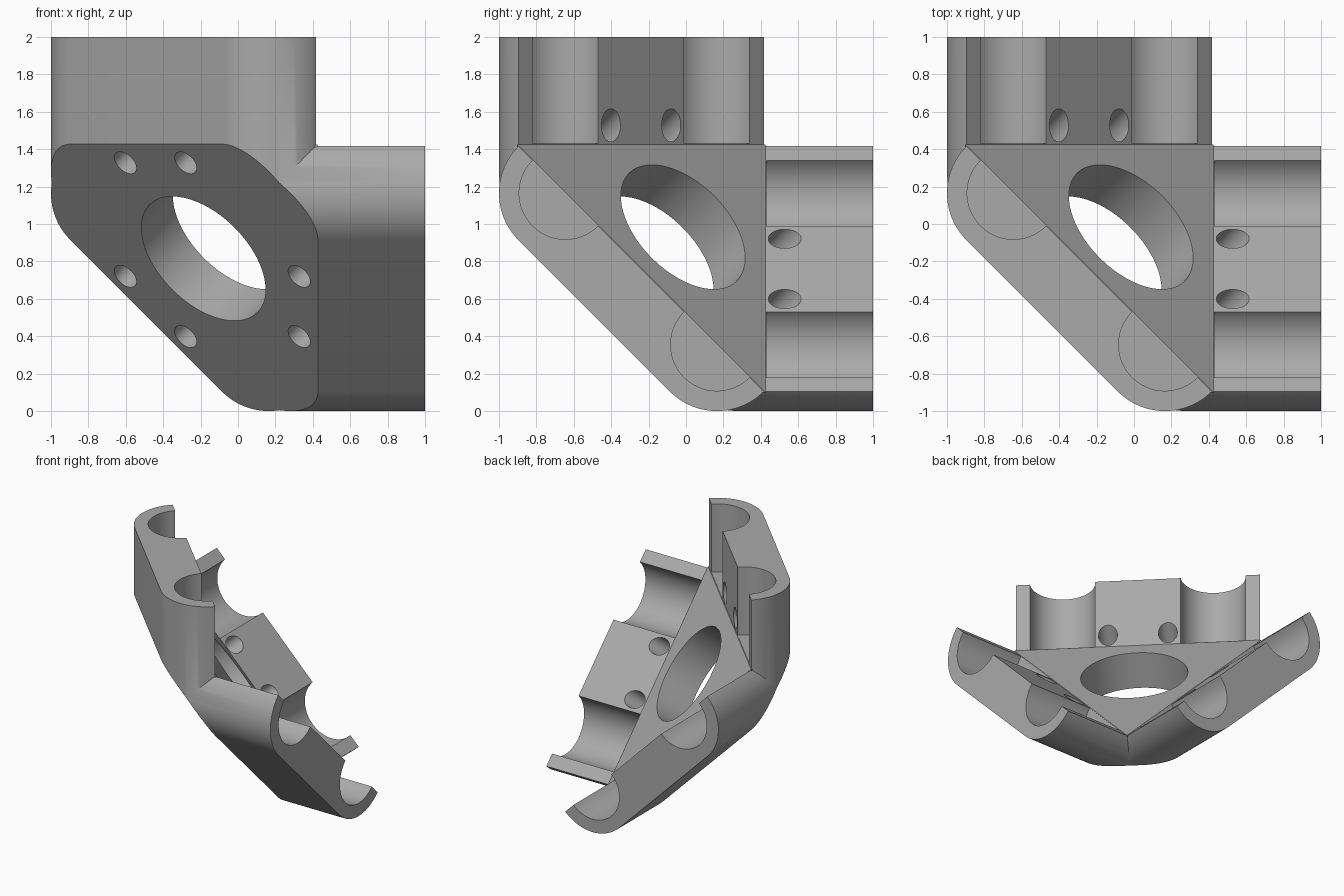
import bpy, bmesh, math
from itertools import permutations
from mathutils import Vector, Matrix

cube = bpy.data.objects.get("Cube")
if cube:
    bpy.data.objects.remove(cube, do_unlink=True)

UP = Vector((0, 0, 1))
DIAGONAL = Vector((1, 1, 1)).normalized()
CENTRE = Vector((0, 0, 1))           # point where the three arm axes are balanced
NEAR, FAR = -0.645, 0.165            # bore centre coordinates across an arm
OUTER_R, BORE_R = 0.355, 0.247
FLOOR, TIP = 0.43, 0.426             # bore floor and plate edge heights
BACK = -0.555                        # x + y + z on the outer plate face
# cyclic swap of the axes carries one arm onto the next
SWAP = Matrix(((0, 0, 1), (1, 0, 0), (0, 1, 0)))
TURNS = [Matrix.Identity(3), SWAP, SWAP @ SWAP]

grey = bpy.data.materials.new("plain grey")
grey.use_nodes = True
colour = (0.4, 0.4, 0.4, 1)
grey.diffuse_color = colour
grey.node_tree.nodes["Principled BSDF"].inputs["Base Color"].default_value = colour


def finish(name, bm):
    bmesh.ops.recalc_face_normals(bm, faces=bm.faces[:])
    bmesh.ops.translate(bm, verts=bm.verts[:], vec=CENTRE)
    mesh = bpy.data.meshes.new(name)
    bm.to_mesh(mesh)
    bm.free()
    mesh.materials.append(grey)
    obj = bpy.data.objects.new(name, mesh)
    bpy.context.collection.objects.link(obj)
    return obj


def prism(name, outline, low, high, turn):
    """Extrude an outline along z, then turn it onto another arm."""
    bm = bmesh.new()
    face = bm.faces.new([bm.verts.new((x, y, low)) for x, y in outline])
    new = bmesh.ops.extrude_face_region(bm, geom=[face])["geom"]
    tops = [v for v in new if isinstance(v, bmesh.types.BMVert)]
    bmesh.ops.translate(bm, verts=tops, vec=UP * (high - low))
    bmesh.ops.transform(bm, matrix=turn.to_4x4(), verts=bm.verts[:])
    return finish(name, bm)


def rod(name, start, axis, radius, length, sides=64):
    bm = bmesh.new()
    bmesh.ops.create_cone(bm, cap_ends=True, segments=sides, radius1=radius,
                          radius2=radius, depth=length)
    spin = axis.to_track_quat('Z', 'Y').to_matrix().to_4x4()
    place = Matrix.Translation(start + axis * length / 2) @ spin
    bmesh.ops.transform(bm, matrix=place, verts=bm.verts[:])
    return finish(name, bm)


def combine(base, tool, operation):
    mod = base.modifiers.new(operation.lower(), 'BOOLEAN')
    mod.object, mod.operation, mod.solver = tool, operation, 'EXACT'
    bpy.context.view_layer.objects.active = base
    bpy.ops.object.modifier_apply(modifier=mod.name)
    bpy.data.objects.remove(tool, do_unlink=True)


# central plate: hull of the inner triangle and the larger outer hexagon
bm = bmesh.new()
inner = Vector((-0.9, TIP, TIP))
for turn in TURNS:
    bm.verts.new(turn @ inner)
    for a, b in ((-0.9, -0.082), (-0.082, -0.9)):
        outer = Vector((a, b, TIP))
        bm.verts.new(turn @ (outer - DIAGONAL * 0.02))
bmesh.ops.convex_hull(bm, input=bm.verts[:])
bracket = finish("corner_bracket", bm)

# arms: half-stadium section with rounded ends
STEPS = 24
outline = []
for cx, cy, start in ((NEAR, FAR, 0.75), (FAR, NEAR, 1.25)):
    for i in range(STEPS + 1):
        a = math.pi * (start + 0.5 * i / STEPS)
        outline.append((cx + OUTER_R * math.cos(a), cy + OUTER_R * math.sin(a)))
for turn in TURNS:
    combine(bracket, prism("arm", outline, -0.3, 1, turn), 'UNION')

# flat outer face across the corner
face_point = DIAGONAL * BACK / math.sqrt(3)
combine(bracket, rod("face_cutter", face_point, -DIAGONAL, 3, 2, 32), 'DIFFERENCE')

# two open half-round channels in each arm
for turn in TURNS:
    for cx, cy in ((NEAR, FAR), (FAR, NEAR)):
        start = turn @ Vector((cx, cy, FLOOR))
        combine(bracket, rod("channel_cutter", start, turn @ UP, BORE_R, 1, 96), 'DIFFERENCE')

# large central opening
combine(bracket, rod("opening_cutter", DIAGONAL * -0.8, DIAGONAL, 0.407, 1.5, 96), 'DIFFERENCE')

# six screw holes, two leading into each arm
for spot in permutations((-0.602, -0.28, 0.327)):
    start = Vector(spot) - DIAGONAL * 0.2
    combine(bracket, rod("screw_cutter", start, DIAGONAL, 0.072, 1, 40), 'DIFFERENCE')

bpy.ops.object.select_all(action='DESELECT')
bracket.select_set(True)
bpy.context.view_layer.objects.active = bracket
bpy.ops.object.shade_smooth_by_angle(angle=math.radians(30))
